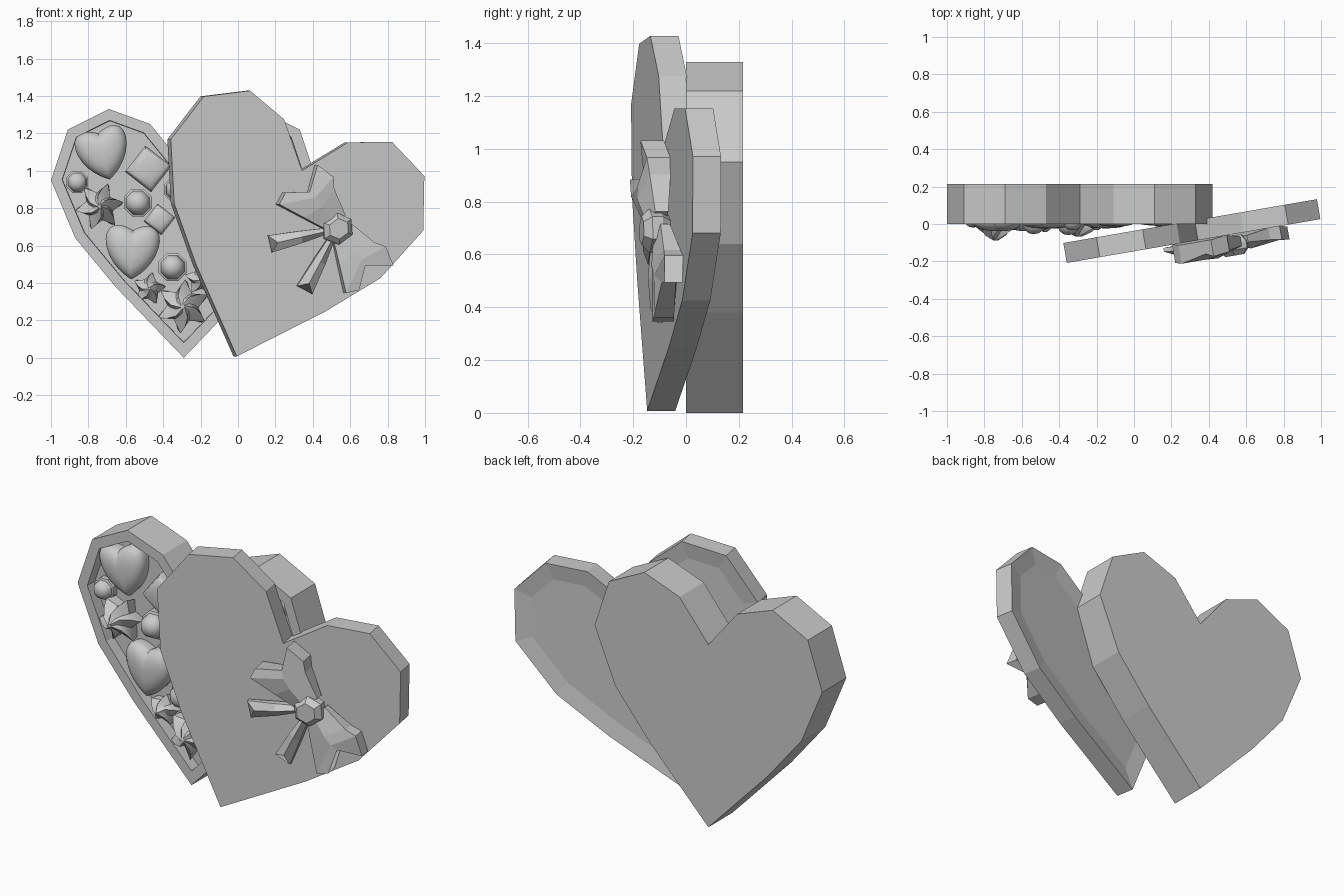
import bpy, bmesh, math
from math import sin, cos, pi, radians
from mathutils import Matrix, Vector

if "Cube" in bpy.data.objects:
    bpy.data.objects.remove(bpy.data.objects["Cube"])


def make(name, verts, faces, matrix=None, smooth=None):
    me = bpy.data.meshes.new(name)
    bm = bmesh.new()
    vs = [bm.verts.new(matrix @ Vector(v) if matrix else v) for v in verts]
    for f in faces:
        bm.faces.new([vs[i] for i in f])
    bmesh.ops.recalc_face_normals(bm, faces=bm.faces)
    bm.to_mesh(me)
    bm.free()
    ob = bpy.data.objects.new(name, me)
    bpy.context.collection.objects.link(ob)
    if smooth:
        bpy.ops.object.select_all(action='DESELECT')
        ob.select_set(True)
        bpy.context.view_layer.objects.active = ob
        bpy.ops.object.shade_smooth_by_angle(angle=radians(smooth))
    return ob


def skin(rings, n):
    """Faces for a stack of closed n-point rings with end caps."""
    faces = [[k * n + i, k * n + (i + 1) % n, (k + 1) * n + (i + 1) % n, (k + 1) * n + i]
             for k in range(rings - 1) for i in range(n)]
    return faces + [list(range(n)), list(range((rings - 1) * n, rings * n))]


# Low-poly heart outline, tip at the origin
HALF = [(0.365, 0.38), (0.58, 0.64), (0.71, 0.95), (0.62, 1.22), (0.40, 1.33), (0.18, 1.25)]
HEART = [(0, 0)] + HALF + [(0, 1.03)] + [(-x, z) for x, z in reversed(HALF)]


def heart_tray(name, scale, y_closed, y_open, insets, matrix):
    """Heart slab whose open side is sunk by (thickness, depth) insets."""
    n = len(HEART)
    verts = [(x * scale, y, z * scale) for y in (y_closed, y_open) for x, z in HEART]
    ob = make(name, verts, skin(2, n))
    bm = bmesh.new()
    bm.from_mesh(ob.data)
    mouth = [f for f in bm.faces if len(f.verts) == n
             and abs(f.calc_center_median().y - y_open) < 1e-4]
    for thickness, depth in insets:
        bmesh.ops.inset_region(bm, faces=mouth, thickness=thickness, depth=-depth, use_even_offset=True)
    bm.transform(matrix)
    bm.to_mesh(ob.data)
    bm.free()


# Box and lid
TILT = radians(9.8)
heart_tray("heart_box", 1.0, 0.215, 0.0, [(0.056, 0), (0.002, 0.065)], Matrix.Translation((-0.29, 0, 0)))
lid_m = (Matrix.Translation((-0.006, -0.147, 0.008)) @ Matrix.Rotation(TILT, 4, 'Z')
         @ Matrix.Rotation(radians(19.6), 4, 'Y'))
heart_tray("heart_lid", 1.024, 0.0, 0.108, [(0.09, 0.014)], lid_m)

# Bow frame: u along the loops, v towards the tails, w out of the lid
ex, ez, w = Vector((cos(TILT), sin(TILT), 0)), Vector((0, 0, 1)), Vector((sin(TILT), -cos(TILT), 0))
u, v = -0.61 * ex + 0.79 * ez, -0.79 * ex - 0.61 * ez
bow_m = Matrix.Translation((0.52, -0.055, 0.69)) @ Matrix((u, v, w)).transposed().to_4x4()

for side, s, k in (("upper", 1, 1.0), ("lower", -1, 0.8)):
    # Bow loop: flaring folded ribbon with a notched end
    loop = []
    for uu, um, ub, va, vb, lo, hi, mid in ((0.03, 0.03, 0.03, -0.08, 0.05, 0.02, 0.07, 0.09),
                                            (0.18, 0.15, 0.16, -0.115, 0.11, 0.0, 0.08, 0.115),
                                            (0.235, 0.21, 0.3, -0.15, 0.175, 0.0, 0.09, 0.11),
                                            (0.34, 0.25, 0.33, -0.12, 0.11, 0.01, 0.10, 0.08)):
        loop += [(s * uu, va, lo), (s * uu, va, k * hi), (s * um, 0, k * mid),
                 (s * ub, vb, k * (hi + 0.01)), (s * ub, vb, lo), (s * um, 0, lo)]
    make("bow_loop_" + side, loop, skin(4, 6), bow_m)
    # Bow tail
    d, p = Vector((s * 0.42, 0.907, 0)), Vector((s * 0.907, -0.42, 0))
    tail = []
    for t, tm, h, lo, hi in ((0.04, 0.04, 0.015, 0.02, 0.05), (0.2, 0.2, 0.033, 0.015, 0.05),
                             (0.37, 0.33, 0.047, 0.01, 0.03)):
        for a, tt, z in ((-h, t, lo), (-h, t, hi), (0, tm, hi + 0.025), (h, t, hi), (h, t, lo), (0, tm, lo)):
            tail.append(d * tt + p * a + Vector((0, 0, z)))
    make("bow_tail_" + side, tail, skin(3, 6), bow_m)

# Bow knot
knot = [(0.083 * r * cos(i * pi / 3 + 0.5), 0.09 * r * sin(i * pi / 3 + 0.5), z)
        for r, z in ((0.7, 0.01), (1, 0.045), (1, 0.085), (0.65, 0.115)) for i in range(6)]
make("bow_knot", knot, skin(4, 6), bow_m)


# Chocolates: outlines raised from the box floor as domes
def curve_heart(n=32):
    pts = []
    for i in range(n):
        t = 2 * pi * i / n
        pts.append((sin(t) * abs(sin(t)),
                    (13 * cos(t) - 3.5 * cos(2 * t) - 1.5 * cos(3 * t) + 2.3) / 12.7))
    return pts


def star(arms, inner):
    return [((inner if i % 2 else 1) * cos(i * pi / arms), (inner if i % 2 else 1) * sin(i * pi / arms))
            for i in range(2 * arms)]


def poly(n, off=0.0):
    return [(cos(2 * pi * i / n + off), sin(2 * pi * i / n + off)) for i in range(n)]


PILLOW = [(0.96, 0, 0), (1, 0.4, 0), (0.95, 0.62, 0), (0.82, 0.8, 0), (0.6, 0.93, 0), (0.3, 0.99, 0), (0.08, 1, 0)]
BLOCK = [(1, 0, 0), (1, 0.55, 0), (0.93, 0.75, 0), (0.8, 0.88, 0), (0.55, 0.97, 0), (0.2, 1, 0)]
BALL = [(1, 0, 0), (1, 0.4, 0), (0.85, 0.45, 0), (0.8, 0.65, 0), (0.62, 0.85, 0), (0.35, 0.97, 0), (0.1, 1, 0)]
SWIRL = [(0.9, 0.0, -0.1), (1, 0.4, 0), (0.75, 0.62, 0.2), (0.45, 0.83, 0.5), (0.1, 1, 0.9)]
KINDS = {"heart": (curve_heart(), PILLOW, 45), "square": (poly(4, pi / 4), BLOCK, 40),
         "truffle": (poly(8, pi / 8), BALL, 40), "swirl": (star(6, 0.58), SWIRL, 40),
         "star": (star(5, 0.6), SWIRL, 40)}


def chocolate(kind, x, z, r, h, rot=0):
    outline, rings, angle = KINDS[kind]
    verts = []
    for k, y, tw in rings:
        a = radians(rot) + tw
        verts += [(x + r * k * (px * cos(a) - pz * sin(a)), 0.067 - h * y,
                   z + r * k * (px * sin(a) + pz * cos(a))) for px, pz in outline]
    make("chocolate_" + kind, verts, skin(len(rings), len(outline)), smooth=angle)


for item in (("heart", -0.72, 1.09, 0.14, 0.105, 14), ("heart", -0.565, 0.565, 0.145, 0.105, -2),
             ("square", -0.48, 1.01, 0.125, 0.09, 52), ("square", -0.42, 0.74, 0.085, 0.09, 52),
             ("truffle", -0.86, 0.94, 0.063, 0.085), ("truffle", -0.535, 0.83, 0.08, 0.12),
             ("truffle", -0.35, 0.485, 0.08, 0.125), ("truffle", -0.33, 0.9, 0.07, 0.1),
             ("swirl", -0.74, 0.81, 0.13, 0.155, 10), ("swirl", -0.295, 0.275, 0.145, 0.135, 25),
             ("star", -0.475, 0.37, 0.09, 0.11, 80), ("star", -0.2, 0.42, 0.085, 0.1, 20),
             # hidden under the lid
             ("heart", -0.15, 0.66, 0.14, 0.09, 0), ("heart", 0.12, 1.08, 0.14, 0.075, -14),
             ("swirl", 0.13, 0.78, 0.12, 0.08, 0), ("square", -0.1, 1.0, 0.11, 0.08, 40)):
    chocolate(*item)
